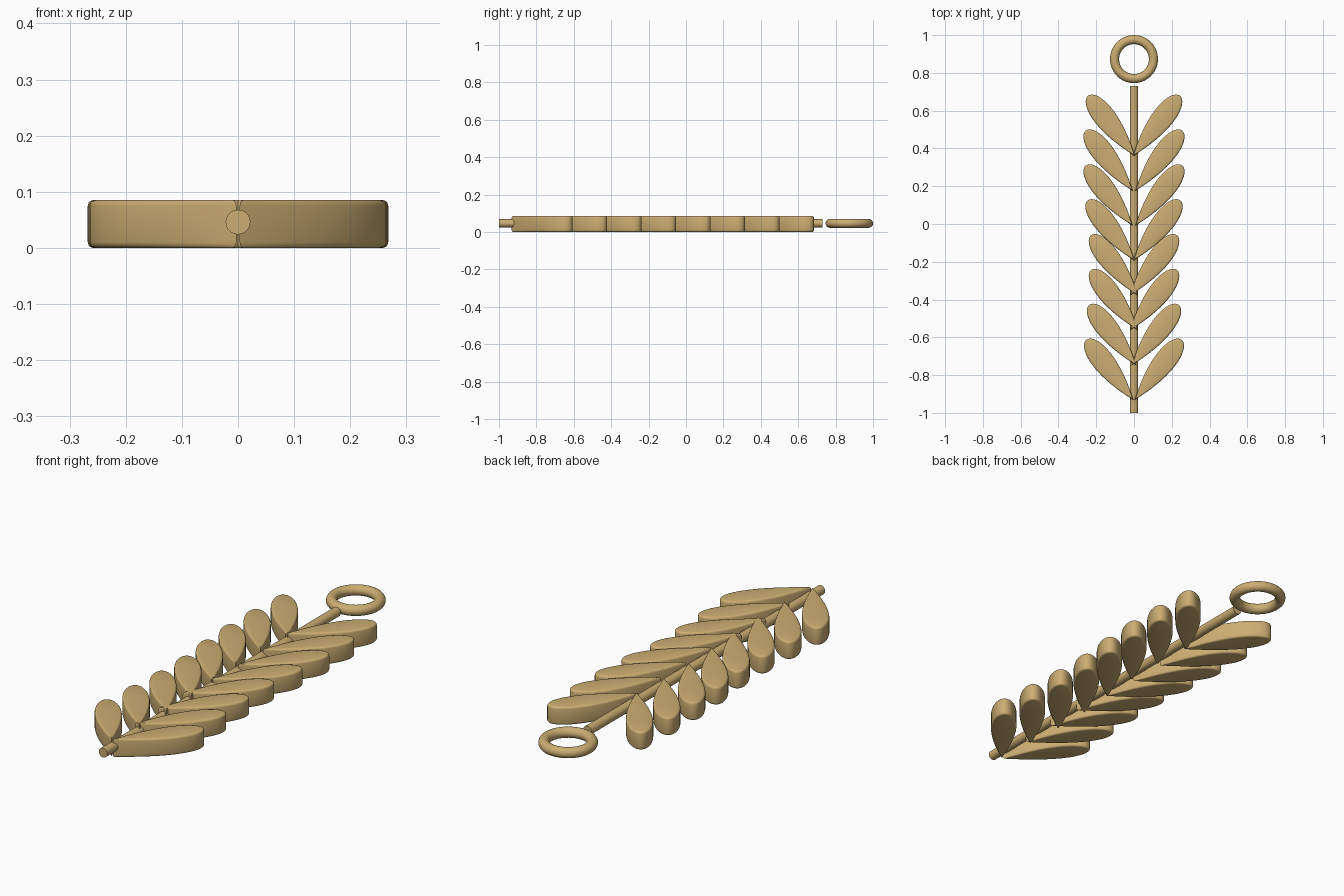
import bpy
import bmesh
from math import sin, cos, pi
from mathutils import Vector

cube = bpy.data.objects.get("Cube")
if cube:
    bpy.data.objects.remove(cube, do_unlink=True)

# Single warm tan colour
tan = bpy.data.materials.new("warm_tan")
tan.use_nodes = True
colour = (0.60, 0.42, 0.17, 1)
tan.diffuse_color = colour
tan.node_tree.nodes["Principled BSDF"].inputs["Base Color"].default_value = colour

HEIGHT = 0.085
MID = 0.046
LENGTH, WIDTH = 0.405, 0.075
ROUND = 0.01
AXIS = Vector((0.615, 0.788))
ACROSS = Vector((0.788, -0.615))


def finish(obj, name):
    obj.name = name
    obj.data.name = name
    obj.data.materials.append(tan)
    bpy.ops.object.select_all(action="DESELECT")
    obj.select_set(True)
    bpy.context.view_layer.objects.active = obj
    bpy.ops.object.shade_smooth_by_angle(angle=pi / 5)


def teardrop_ring(bm, z, inset, side, count=48):
    """One closed teardrop loop, pointed at the origin and shrunk by inset."""
    ring = []
    for i in range(count):
        a = 2 * pi * i / count
        along = LENGTH / 2 - (LENGTH / 2 - inset) * cos(a)
        across = WIDTH * sin(a) * abs(sin(a / 2)) * (1 - inset / 0.058)
        p = AXIS * along + ACROSS * across
        ring.append(bm.verts.new((side * p.x, p.y, z)))
    return ring


def make_leaf(name, side, x, y):
    bm = bmesh.new()
    steps = [pi / 2 * k / 3 for k in range(4)]
    lower = [(ROUND * (1 - sin(a)), ROUND * (1 - cos(a))) for a in steps]
    lower = [(z, i) for i, z in [(p[0], p[1]) for p in lower]]
    upper = [(HEIGHT - z, i) for z, i in reversed(lower)]
    rings = [teardrop_ring(bm, z, i, side) for z, i in lower + upper]
    for r, s in zip(rings, rings[1:]):
        for k in range(len(r)):
            n = (k + 1) % len(r)
            bm.faces.new((r[k], r[n], s[n], s[k]))
    bm.faces.new(rings[0])
    bm.faces.new(rings[-1])
    bmesh.ops.recalc_face_normals(bm, faces=bm.faces)
    mesh = bpy.data.meshes.new(name)
    bm.to_mesh(mesh)
    bm.free()
    obj = bpy.data.objects.new(name, mesh)
    obj.location = (side * x, y, 0)
    bpy.context.collection.objects.link(obj)
    finish(obj, name)


# Leaf pairs, from the foot of the stem upwards
shifts = [0.003, -0.012, -0.022, -0.022, -0.004, 0.006, 0.006, -0.006]
for i, shift in enumerate(shifts):
    for side, label in ((1, "left"), (-1, "right")):
        make_leaf(f"leaf_{label}_{i + 1}", side, shift, -0.932 + 0.1845 * i)

# Stem
bpy.ops.mesh.primitive_cylinder_add(vertices=32, radius=0.022, depth=1.73,
                                    location=(0, -0.135, MID), rotation=(pi / 2, 0, 0))
finish(bpy.context.object, "stem")

# Hanging ring
bpy.ops.mesh.primitive_torus_add(major_radius=0.103, minor_radius=0.024,
                                 major_segments=64, minor_segments=20,
                                 location=(0, 0.873, MID))
finish(bpy.context.object, "hanging_ring")
